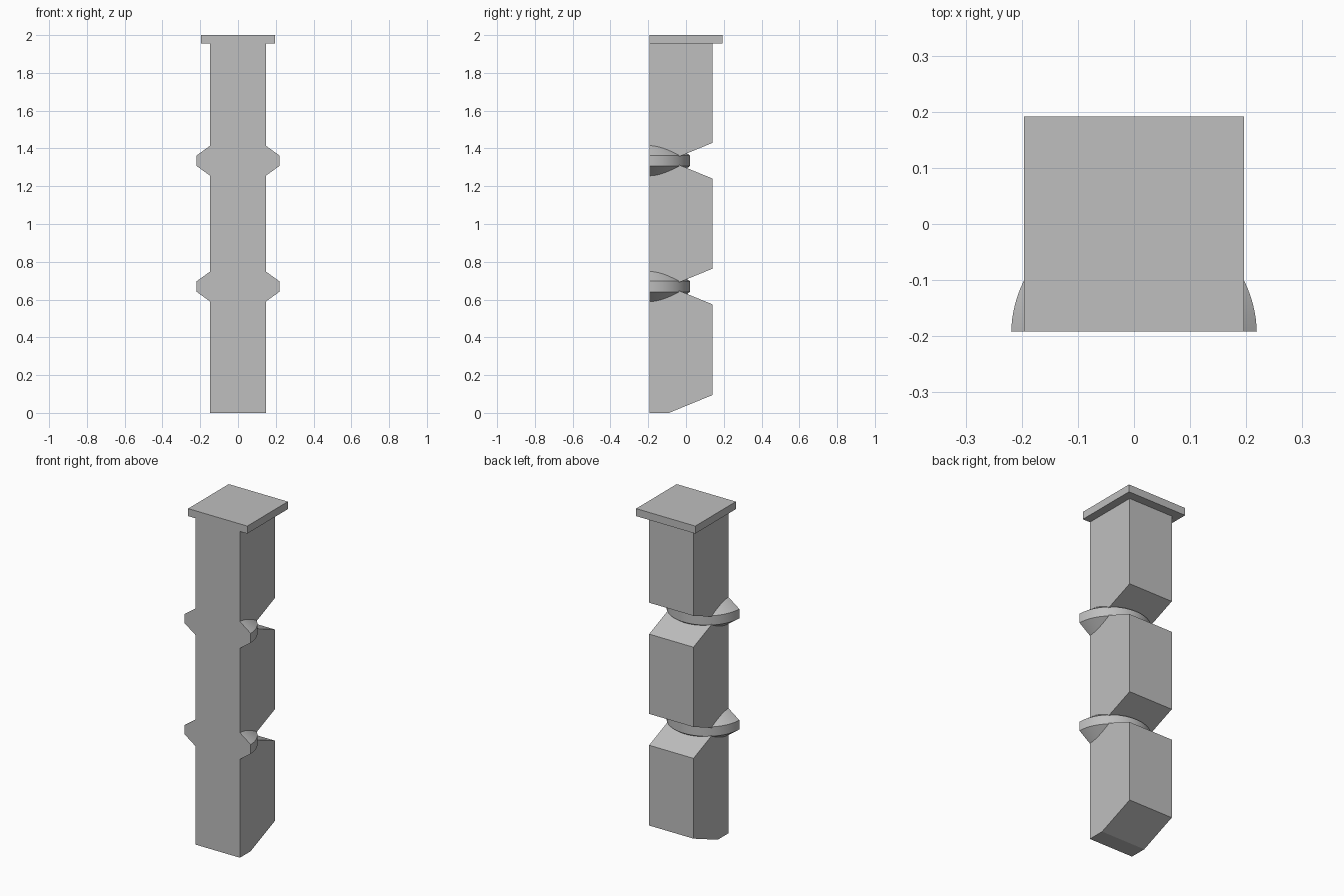
import bpy, bmesh, math
from mathutils import Vector

cube = bpy.data.objects.get("Cube")
if cube:
    bpy.data.objects.remove(cube, do_unlink=True)

FRONT = -0.192        # flat front plane
BACK = 0.139          # back of the shaft
HALF = 0.147          # half width of the shaft
NOTCH_Y = -0.09       # depth of the notches
RISE = 0.094          # half height of a notch
TOP = 1.955           # underside of the cap
RINGS = (0.669, 1.335)

grey = bpy.data.materials.new("stone grey")
grey.use_nodes = True
colour = (0.52, 0.52, 0.52, 1)
grey.diffuse_color = colour
grey.node_tree.nodes["Principled BSDF"].inputs["Base Color"].default_value = colour


def finish(bm, name):
    bmesh.ops.recalc_face_normals(bm, faces=bm.faces)
    mesh = bpy.data.meshes.new(name)
    bm.to_mesh(mesh)
    bm.free()
    mesh.materials.append(grey)
    obj = bpy.data.objects.new(name, mesh)
    bpy.context.collection.objects.link(obj)
    return obj


def prism(name, outline, half_width):
    """Extrude a (y, z) outline along x."""
    bm = bmesh.new()
    face = bm.faces.new([bm.verts.new((-half_width, y, z)) for y, z in outline])
    new = bmesh.ops.extrude_face_region(bm, geom=[face])["geom"]
    bmesh.ops.translate(bm, vec=(2 * half_width, 0, 0),
                        verts=[v for v in new if isinstance(v, bmesh.types.BMVert)])
    return finish(bm, name)


def half_ring(name, height):
    """Turn a bevelled disc and cut it flat at the front."""
    bm = bmesh.new()
    profile = [(0, -0.08), (HALF, -0.08), (0.219, -0.028),
               (0.219, 0.028), (HALF, 0.08), (0, 0.08)]
    centre = Vector((0, -0.198, height))
    verts = [bm.verts.new(centre + Vector((r, 0, z))) for r, z in profile]
    edges = [bm.edges.new(pair) for pair in zip(verts, verts[1:])]
    bmesh.ops.spin(bm, geom=verts + edges, cent=centre, axis=(0, 0, 1),
                   angle=math.tau, steps=96)
    bmesh.ops.remove_doubles(bm, verts=bm.verts, dist=1e-5)
    cut = bmesh.ops.bisect_plane(bm, geom=bm.verts[:] + bm.edges[:] + bm.faces[:],
                                 plane_co=(0, FRONT, 0), plane_no=(0, -1, 0),
                                 clear_outer=True)
    rim = [e for e in cut["geom_cut"] if isinstance(e, bmesh.types.BMEdge)]
    bmesh.ops.contextual_create(bm, geom=rim)
    ring = finish(bm, name)
    bpy.ops.object.select_all(action="DESELECT")
    ring.select_set(True)
    bpy.context.view_layer.objects.active = ring
    bpy.ops.object.shade_smooth_by_angle(angle=math.radians(25))
    return ring


# Shaft with a sloped foot and two notches in the back
outline = [(FRONT, TOP), (FRONT, 0), (NOTCH_Y, 0), (BACK, RISE)]
for z in RINGS:
    outline += [(BACK, z - RISE), (NOTCH_Y, z), (BACK, z + RISE)]
outline.append((BACK, TOP))
prism("shaft", outline, HALF)

# Square cap
prism("cap", [(FRONT, TOP), (-FRONT, TOP), (-FRONT, 2), (FRONT, 2)], 0.196)

# Rings in the notches
for label, z in zip(("lower_ring", "upper_ring"), RINGS):
    half_ring(label, z)
